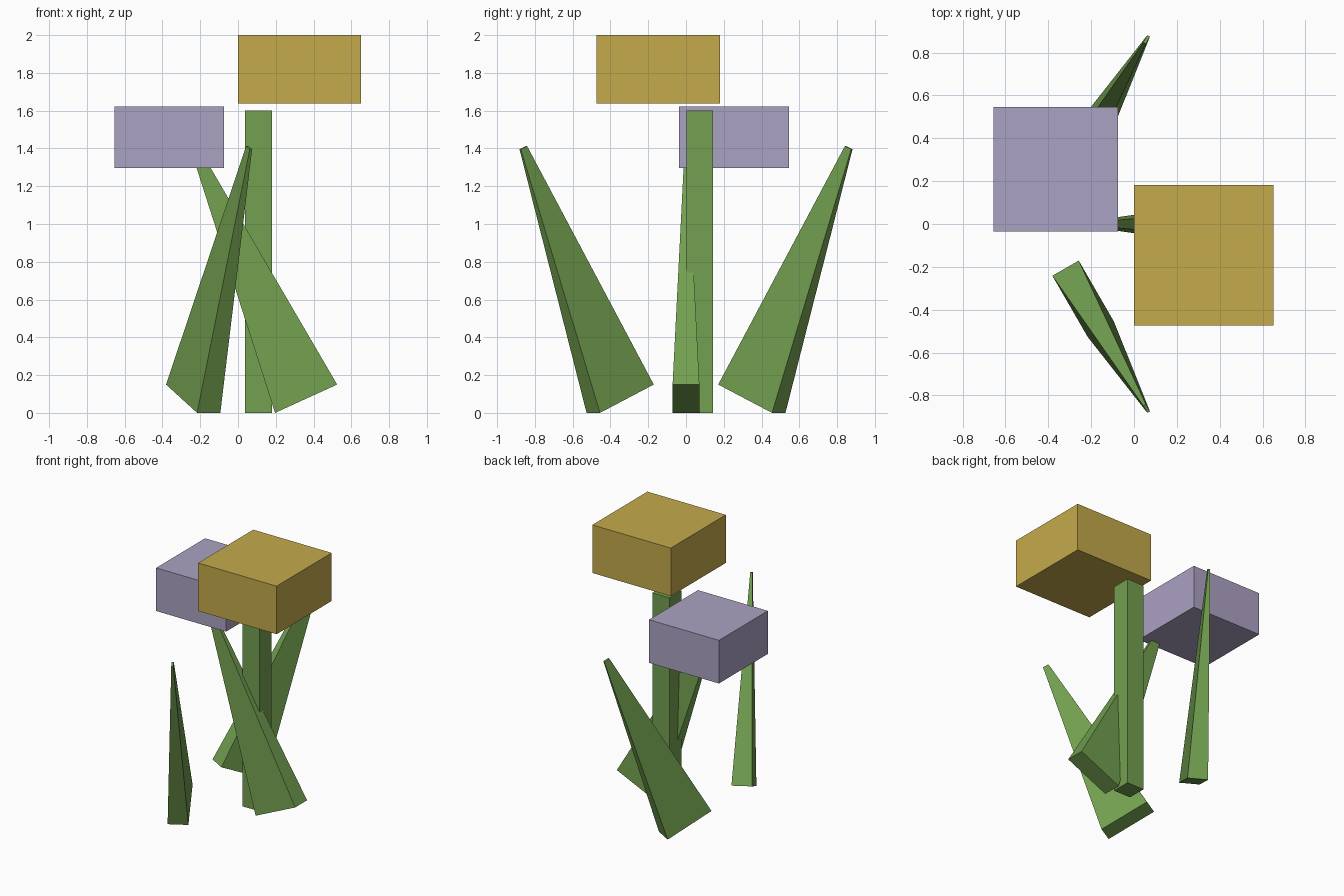
import bpy, bmesh
from math import radians
from mathutils import Matrix, Vector

if "Cube" in bpy.data.objects:
    bpy.data.objects.remove(bpy.data.objects["Cube"])


def material(name, rgb):
    m = bpy.data.materials.new(name)
    m.diffuse_color = (*rgb, 1)
    m.use_nodes = True
    m.node_tree.nodes["Principled BSDF"].inputs["Base Color"].default_value = m.diffuse_color
    return m


GREEN = material("leaf_green", (0.17, 0.35, 0.08))
GOLD = material("bloom_gold", (0.55, 0.40, 0.07))
LILAC = material("bloom_lilac", (0.41, 0.36, 0.54))


def finish(name, bm, mat):
    bmesh.ops.recalc_face_normals(bm, faces=bm.faces)
    me = bpy.data.meshes.new(name)
    bm.to_mesh(me)
    bm.free()
    me.materials.append(mat)
    ob = bpy.data.objects.new(name, me)
    bpy.context.collection.objects.link(ob)
    return ob


def box(name, lo, hi, mat):
    lo, hi = Vector(lo), Vector(hi)
    bm = bmesh.new()
    bmesh.ops.create_cube(bm, size=1)
    for v in bm.verts:
        v.co = (lo + hi) / 2 + v.co * (hi - lo)
    finish(name, bm, mat)


# Tapered leaf: side profile (outward, z, half width) measured from its low base edge
PROFILE = [(0, 0, 0.071), (-0.329, 0.15, 0.071),
           (0.408, 1.412, 0.007), (0.447, 1.396, 0.007)]


def leaf(name, origin, angle):
    bm = bmesh.new()
    a, b = [[bm.verts.new((u, s * w, z)) for u, z, w in PROFILE] for s in (-1, 1)]
    bm.faces.new(a)
    bm.faces.new(b)
    for i in range(4):
        j = (i + 1) % 4
        bm.faces.new((a[i], a[j], b[j], b[i]))
    bm.transform(Matrix.Translation((*origin, 0)) @ Matrix.Rotation(radians(angle), 4, 'Z'))
    finish(name, bm, GREEN)


# Stem and the two blooms
box("stem", (0.037, 0.002, 0), (0.179, 0.144, 1.602), GREEN)
box("gold_bloom", (0, -0.473, 1.639), (0.652, 0.181, 2.0), GOLD)
box("lilac_bloom", (-0.655, -0.036, 1.297), (-0.074, 0.545, 1.621), LILAC)

# Three leaves, 120 degrees apart
leaf("middle_leaf", (0.196, 0), 180)
leaf("front_leaf", (-0.155, -0.491), -60)
leaf("back_leaf", (-0.155, 0.491), 60)
